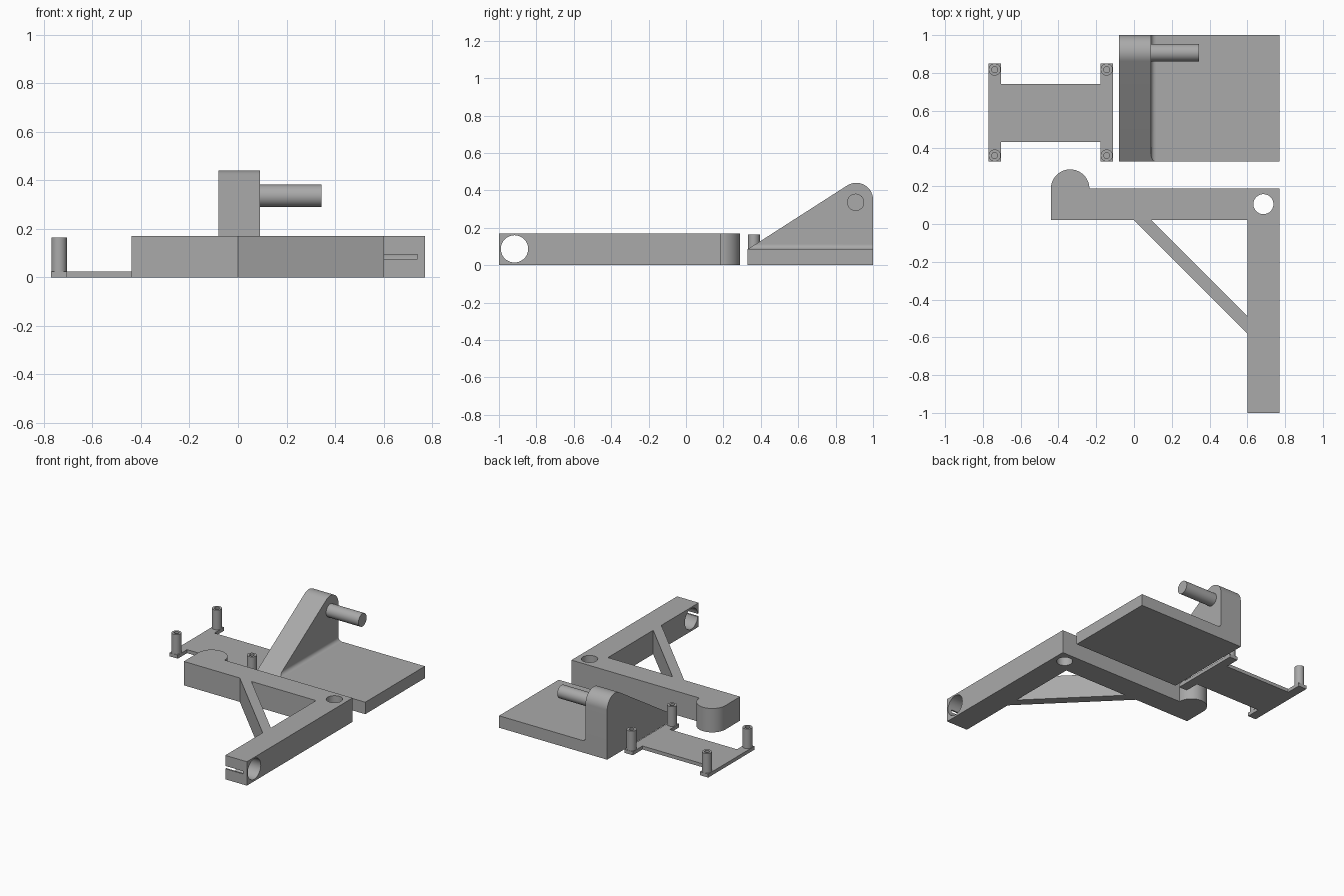
import bpy, bmesh, math
from mathutils import Vector

if "Cube" in bpy.data.objects:
    bpy.data.objects.remove(bpy.data.objects["Cube"])

grey = bpy.data.materials.new("grey plastic")
grey.diffuse_color = (0.40, 0.40, 0.40, 1)
grey.use_nodes = True
grey.node_tree.nodes["Principled BSDF"].inputs["Base Color"].default_value = grey.diffuse_color


def prism(name, outline, start, end, axis="Z"):
    """Extrude a 2D outline along Z (x, y) or X (y, z)."""
    bm = bmesh.new()
    def place(p, d):
        return (p[0], p[1], d) if axis == "Z" else (d, p[0], p[1])
    face = bm.faces.new([bm.verts.new(place(p, start)) for p in outline])
    ext = bmesh.ops.extrude_face_region(bm, geom=[face])
    shift = Vector(place((0, 0), end - start))
    bmesh.ops.translate(bm, vec=shift, verts=[v for v in ext["geom"] if isinstance(v, bmesh.types.BMVert)])
    bmesh.ops.recalc_face_normals(bm, faces=bm.faces)
    mesh = bpy.data.meshes.new(name)
    bm.to_mesh(mesh)
    bm.free()
    mesh.materials.append(grey)
    obj = bpy.data.objects.new(name, mesh)
    bpy.context.collection.objects.link(obj)
    return obj


def arc(cx, cy, r, a0, a1, n):
    return [(cx + r * math.cos(math.radians(a0 + (a1 - a0) * i / n)),
             cy + r * math.sin(math.radians(a0 + (a1 - a0) * i / n))) for i in range(n + 1)]


def circle(cx, cy, r, n=48):
    return arc(cx, cy, r, 0, 360, n)[:-1]


def rect(x0, x1, y0, y1):
    return [(x0, y0), (x1, y0), (x1, y1), (x0, y1)]


def select(obj):
    bpy.ops.object.select_all(action="DESELECT")
    obj.select_set(True)
    bpy.context.view_layer.objects.active = obj


def cut(obj, cutter):
    mod = obj.modifiers.new("cut", "BOOLEAN")
    mod.operation, mod.solver, mod.object = "DIFFERENCE", "EXACT", cutter
    select(obj)
    bpy.ops.object.modifier_apply(modifier=mod.name)
    bpy.data.objects.remove(cutter)


# L-shaped bracket with a rounded lug on its left end
H = 0.17
outline = [(-0.44, 0.02), (0.60, 0.02), (0.60, -1.0), (0.77, -1.0), (0.77, 0.187)]
outline += arc(-0.338, 0.187, 0.102, 0, 180, 32)
bracket = prism("bracket", outline, 0, H)
# Vertical hole in the corner, cross hole and clamp slit at the arm's end
cut(bracket, prism("corner_hole", circle(0.685, 0.105, 0.053), -0.1, 0.3))
cut(bracket, prism("cross_hole", circle(-0.917, 0.087, 0.073), 0.5, 0.9, "X"))
cut(bracket, prism("clamp_slit", rect(-1.1, -0.917, 0.075, 0.095), 0.5, 0.74, "X"))

# Diagonal brace
prism("brace", [(0.0, 0.02), (0.60, -0.58), (0.60, -0.488), (0.092, 0.02)], 0, H)

# Base plate and sloped upright
T = 0.085
prism("base_plate", rect(0.09, 0.77, 0.33, 1.0), 0, T)
cy, cz, r = 0.91, 0.35, 0.09
dy, dz = cy - 0.33, cz - T
slope = math.atan2(dz, dy) + math.asin(r / math.hypot(dy, dz))
side = [(0.33, 0), (1.0, 0)] + arc(cy, cz, r, 0, 90 + math.degrees(slope), 24) + [(0.33, T)]
prism("upright", side, -0.08, 0.09, "X")

# Fillet between upright and plate, its front end trimmed to the slope
f = 0.026
fillet = prism("fillet", [(0.09, T)] + arc(0.09 + f, T + f, f, 270, 180, 8), 0, 1)
for v in fillet.data.vertices:
    x, z, end = v.co
    v.co = (x, 1.0 if end > 0.5 else 0.33 + (z - T) / math.tan(slope), z)
fillet.data.flip_normals()

# Peg
prism("peg", circle(0.907, 0.336, 0.046), 0.09, 0.345, "X")

# Thin mounting tray with two cross strips
X0, X1, Y0, Y1 = -0.77, -0.112, 0.33, 0.85
W, A, B = 0.065, 0.434, 0.742
tray = [(X0, Y0), (X0 + W, Y0), (X0 + W, A), (X1 - W, A), (X1 - W, Y0), (X1, Y0),
        (X1, Y1), (X1 - W, Y1), (X1 - W, B), (X0 + W, B), (X0 + W, Y1), (X0, Y1)]
prism("mounting_tray", tray, 0, 0.025)

# Hollow standoff posts on the four corners
for x in (X0 + W / 2, X1 - W / 2):
    for y in (Y0 + W / 2, Y1 - W / 2):
        post = prism("standoff_post", circle(x, y, 0.032, 32), 0.025, 0.165)
        cut(post, prism("post_hole", circle(x, y, 0.016, 24), 0.05, 0.3))

for obj in list(bpy.context.scene.objects):
    select(obj)
    bpy.ops.object.shade_smooth_by_angle(angle=math.radians(30))
